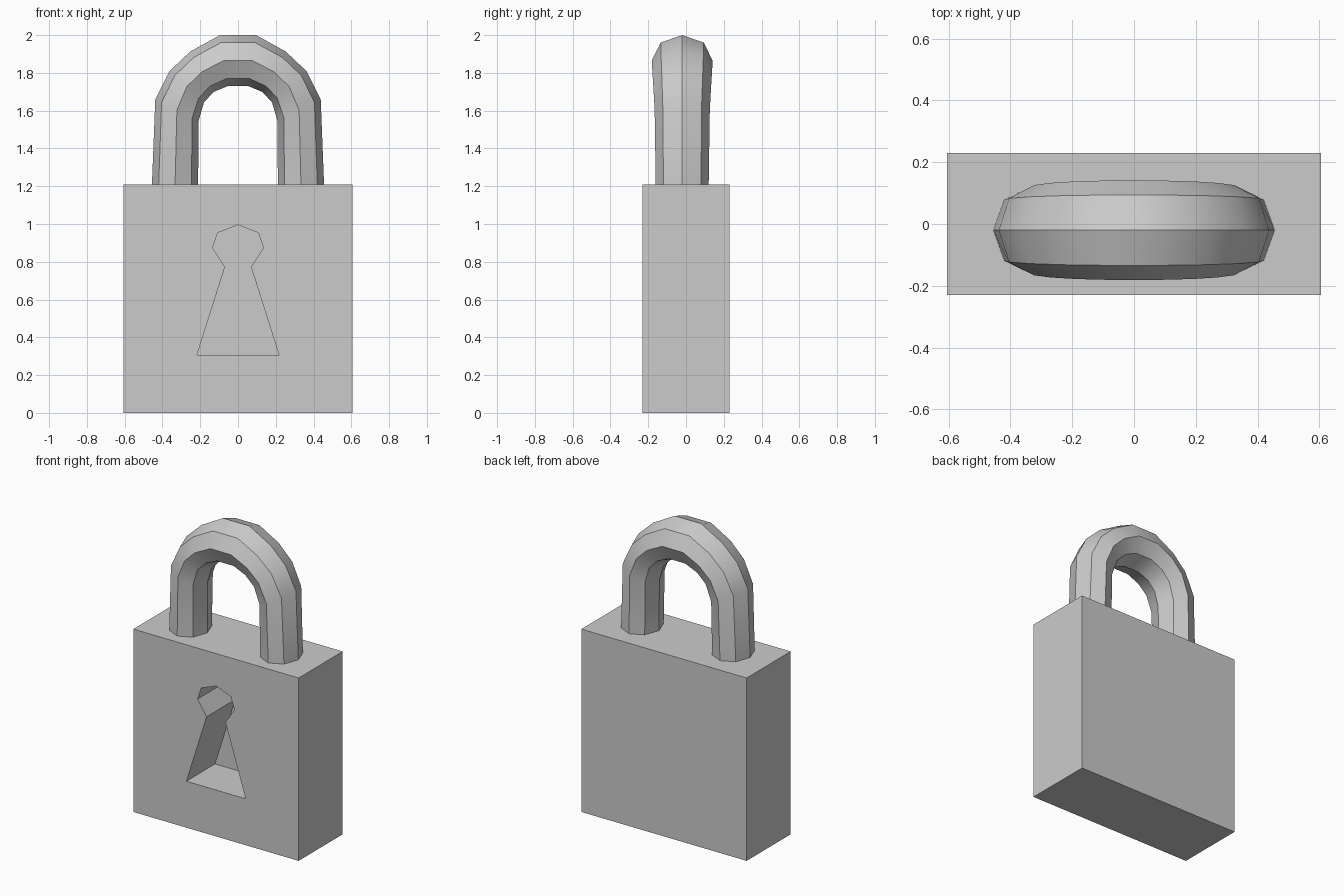
import bpy, bmesh, math
from mathutils import Vector

if "Cube" in bpy.data.objects:
    bpy.data.objects.remove(bpy.data.objects["Cube"])


def make_object(name, bm):
    bmesh.ops.recalc_face_normals(bm, faces=bm.faces[:])
    mesh = bpy.data.meshes.new(name)
    bm.to_mesh(mesh)
    bm.free()
    obj = bpy.data.objects.new(name, mesh)
    bpy.context.collection.objects.link(obj)
    return obj


def extrude_y(name, outline, y0, y1):
    """Prism from an x-z outline, running from y0 to y1."""
    bm = bmesh.new()
    face = bm.faces.new([bm.verts.new((x, y0, z)) for x, z in outline])
    ext = bmesh.ops.extrude_face_region(bm, geom=[face])
    moved = [v for v in ext["geom"] if isinstance(v, bmesh.types.BMVert)]
    bmesh.ops.translate(bm, verts=moved, vec=(0, y1 - y0, 0))
    # make sure the starting cap is present
    bmesh.ops.holes_fill(bm, edges=bm.edges[:])
    return make_object(name, bm)


# Lock body
W, D, H = 0.605, 0.23, 1.21
body = extrude_y("lock_body", [(-W, 0), (W, 0), (W, H), (-W, H)], -D, D)

# Keyhole recess, cut into the front
half = [(0.217, 0.307), (0.069, 0.773), (0.135, 0.873), (0.108, 0.953)]
outline = half + [(0, 0.995)] + [(-x, z) for x, z in reversed(half)]
cutter = extrude_y("keyhole_cutter", outline, -0.4, 0.07)
cutter.hide_render = True
cutter.display_type = 'WIRE'
cut = body.modifiers.new("keyhole", 'BOOLEAN')
cut.operation = 'DIFFERENCE'
cut.solver = 'EXACT'
cut.object = cutter

# Shackle: octagonal rings set by outer point, inner point and half depth in y
stations = [
    ((0.456, 1.20), (0.211, 1.20), 0.140),
    ((0.438, 1.66), (0.209, 1.545), 0.146),
    ((0.362, 1.81), (0.180, 1.645), 0.153),
    ((0.253, 1.913), (0.127, 1.70), 0.158),
    ((0.096, 2.0), (0.055, 1.73), 0.161),
]
flip = [((-o[0], o[1]), (-i[0], i[1]), d) for o, i, d in reversed(stations)]
bm = bmesh.new()
rings = []
for outer, inner, depth in stations + flip:
    o, i = Vector((outer[0], 0, outer[1])), Vector((inner[0], 0, inner[1]))
    mid, arm = (o + i) / 2 + Vector((0, -0.02, 0)), (o - i) / 2
    angles = [k * math.pi / 4 for k in range(8)]
    rings.append([bm.verts.new(mid + arm * math.cos(a) + Vector((0, depth * math.sin(a), 0)))
                  for a in angles])
for a, b in zip(rings, rings[1:]):
    for k in range(8):
        n = (k + 1) % 8
        bm.faces.new((a[k], a[n], b[n], b[k]))
bm.faces.new(rings[0])
bm.faces.new(rings[-1])
shackle = make_object("shackle", bm)

# Smooth along the bend, sharp along the octagon edges
bpy.ops.object.select_all(action='DESELECT')
shackle.select_set(True)
bpy.context.view_layer.objects.active = shackle
bpy.ops.object.shade_smooth_by_angle(angle=math.radians(33))
